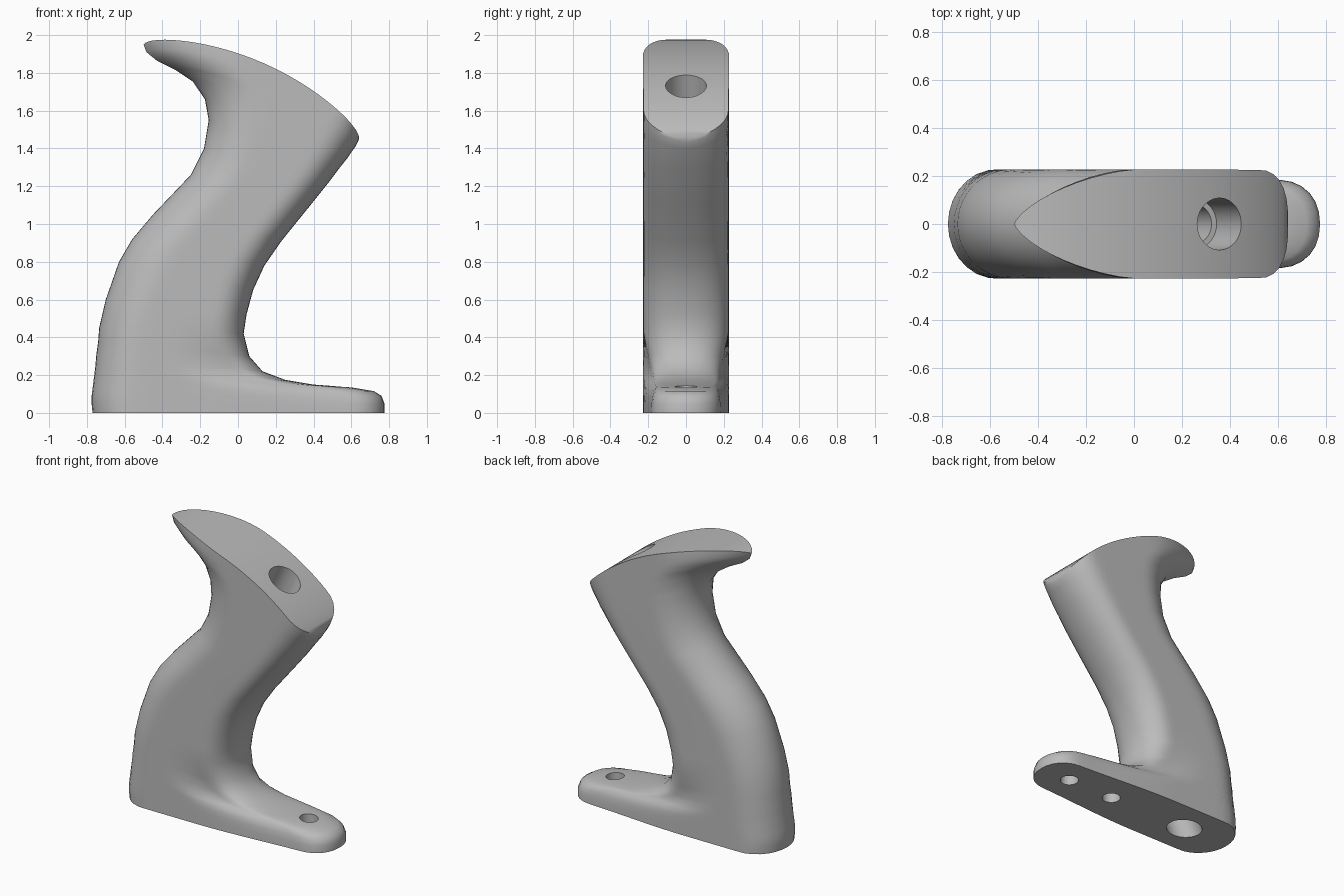
import bpy, bmesh, math
from mathutils import Vector

if "Cube" in bpy.data.objects:
    bpy.data.objects.remove(bpy.data.objects["Cube"])

N = 28  # steps along each cross-section

grey = bpy.data.materials.new("grey")
grey.diffuse_color = (0.5, 0.5, 0.5, 1)
grey.use_nodes = True
grey.node_tree.nodes["Principled BSDF"].inputs["Base Color"].default_value = grey.diffuse_color

# Cross-section ends, base to top: rear x, rear z, front x, front z
SECTIONS = [
    (-.77, 0, .775, 0),
    (-.775, .05, .775, .05),
    (-.775, .09, .76, .09),
    (-.77, .13, .72, .115),
    (-.765, .17, .6, .135),
    (-.76, .21, .4, .15),
    (-.755, .25, .25, .175),
    (-.75, .31, .13, .22),
    (-.74, .38, .06, .30),
    (-.735, .45, .03, .42),
    (-.70, .60, .045, .52),
    (-.63, .80, .08, .65),
    (-.56, .92, .14, .78),
    (-.45, 1.05, .23, .91),
    (-.25, 1.26, .40, 1.12),
    (-.18, 1.40, .48, 1.22),
    (-.155, 1.55, .54, 1.30),
    (-.175, 1.66, .58, 1.35),
    (-.24, 1.755, .60, 1.38),
    (-.33, 1.815, .615, 1.40),
    (-.43, 1.865, .625, 1.415),
    (-.485, 1.91, .635, 1.435),
    (-.50, 1.95, .64, 1.45),
]


def end_round(d, a, p):
    """Width factor at distance d from an end rounded over length a."""
    return 1.0 if d >= a else max(0, 1 - (1 - d / a) ** p) ** (1 / p)


def section(xl, zl, xr, zr):
    """Points (x, half width, z) from rear to front."""
    l, r = Vector((xl, 0, zl)), Vector((xr, 0, zr))
    length = (r - l).length
    normal = Vector((zl - zr, 0, xr - xl)).normalized()
    # toe narrows towards its top, horn bows upward and gets more pointed
    wr = .18 - .03 * (zr / .135) ** 3 if zr < .135 else min(.225, .15 + .27 * (zr - .135))
    bow = .165 * max(0, (zl - 1.5) / .45) ** 1.8
    rear = .2 + .05 * min(1, zl / .8) + 1.5 * bow
    pts = []
    for i in range(N + 1):
        t = (1 - math.cos(math.pi * i / N)) / 2
        s = min(max((t - .4) / .6, 0), 1)
        w = .228 + (wr - .228) * s * s * (3 - 2 * s)
        w *= end_round(t * length, rear, 2 - .4 * min(1, bow / .1))
        w *= end_round((1 - t) * length, .17, 2.2)
        c = l.lerp(r, t) + normal * bow * max(0, math.sin(math.pi * t)) ** .6
        pts.append((c.x, w, c.z))
    return pts


# Handle body: loft of the sections
bm = bmesh.new()
rows = []
for spec in SECTIONS:
    pts = section(*spec)
    near = [bm.verts.new((x, -w if 0 < i < N else 0, z)) for i, (x, w, z) in enumerate(pts)]
    far = [near[0]] + [bm.verts.new((x, w, z)) for x, w, z in pts[1:-1]] + [near[-1]]
    rows.append((near, far))
for (n0, f0), (n1, f1) in zip(rows, rows[1:]):
    for i in range(N):
        bm.faces.new((n0[i], n0[i + 1], n1[i + 1], n1[i]))
        bm.faces.new((f0[i + 1], f0[i], f1[i], f1[i + 1]))
for near, far in (rows[0], rows[-1]):  # flat foot and curved top
    for i in range(N):
        bm.faces.new(list(dict.fromkeys((near[i], near[i + 1], far[i + 1], far[i]))))
bmesh.ops.recalc_face_normals(bm, faces=bm.faces)
mesh = bpy.data.meshes.new("handle")
bm.to_mesh(mesh)
bm.free()
handle = bpy.data.objects.new("handle", mesh)
bpy.context.collection.objects.link(handle)
mesh.materials.append(grey)


def drill(name, start, end, radius):
    """Cut a round hole between two points."""
    a, b = Vector(start), Vector(end)
    bpy.ops.mesh.primitive_cylinder_add(vertices=40, radius=radius, depth=(b - a).length,
                                        location=(a + b) / 2)
    cutter = bpy.context.object
    cutter.name = name
    cutter.rotation_euler = (b - a).to_track_quat('Z', 'Y').to_euler()
    cutter.data.materials.append(grey)
    cutter.hide_render = True
    mod = handle.modifiers.new(name, 'BOOLEAN')
    mod.operation, mod.solver, mod.object = 'DIFFERENCE', 'EXACT', cutter
    bpy.context.view_layer.objects.active = handle
    bpy.ops.object.modifier_apply(modifier=name)
    bpy.data.objects.remove(cutter)


# Long bolt hole, with wider bores at both ends
top, foot = Vector((.36, 0, 1.74)), Vector((-.42, 0, 0))
axis = (top - foot).normalized()
drill("bolt_hole", foot - axis * .2, top + axis * .2, .085)
drill("top_bore", top - axis * .28, top + axis * .2, .108)
drill("foot_bore", foot - axis * .2, foot + axis * .28, .108)
# Toe screw hole and blind pin hole in the foot
drill("toe_hole", (.54, 0, -.1), (.54, 0, .3), .058)
drill("pin_hole", (.19, 0, -.1), (.19, 0, .12), .058)

bpy.ops.object.select_all(action='DESELECT')
handle.select_set(True)
bpy.context.view_layer.objects.active = handle
bpy.ops.object.shade_smooth_by_angle(angle=math.radians(40))
